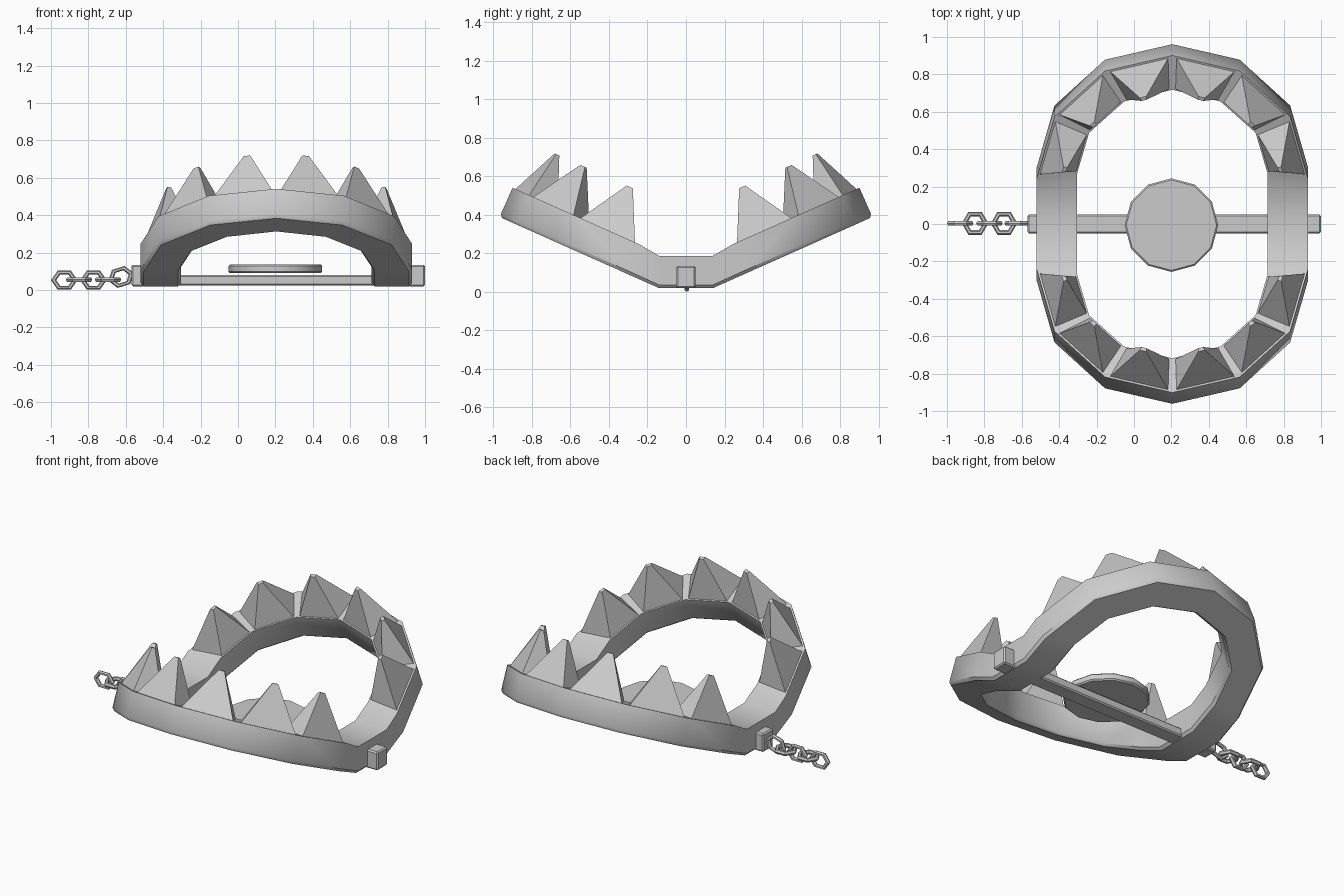
import bpy, bmesh, math
from mathutils import Vector

if "Cube" in bpy.data.objects:
    bpy.data.objects.remove(bpy.data.objects["Cube"])

CX = 0.205  # centre of the jaws and plate


def finish(bm, name, loc=(0, 0, 0), smooth=None, mirror=False):
    bmesh.ops.recalc_face_normals(bm, faces=bm.faces)
    me = bpy.data.meshes.new(name)
    bm.to_mesh(me)
    bm.free()
    ob = bpy.data.objects.new(name, me)
    bpy.context.collection.objects.link(ob)
    ob.location = loc
    if smooth:
        bpy.ops.object.select_all(action='DESELECT')
        ob.select_set(True)
        bpy.context.view_layer.objects.active = ob
        bpy.ops.object.shade_smooth_by_angle(angle=math.radians(smooth))
    if mirror:
        m = ob.modifiers.new("mirror", 'MIRROR')
        m.use_axis = (True, True, False)
        m.merge_threshold = 0.0005
    return ob


def box(name, lo, hi, bevel):
    bm = bmesh.new()
    bmesh.ops.create_cube(bm, size=1)
    lo, hi = Vector(lo), Vector(hi)
    for v in bm.verts:
        v.co = (lo + hi) / 2 + v.co * (hi - lo)
    bmesh.ops.bevel(bm, geom=bm.edges[:], offset=bevel, segments=1, affect='EDGES')
    return finish(bm, name)


# Quarter of the jaw ring: outer and inner bottom points, and the "up" direction
FLAT, TILT = Vector((0, 0, 0.168)), Vector((0, -0.067, 0.152))
stations = [((0.725, 0), (0.51, 0), FLAT),
            ((0.725, 0.14), (0.51, 0.14), FLAT),
            ((0.725, 0.31), (0.51, 0.335), TILT),
            ((0.63, 0.64), (0.445, 0.555), TILT),
            ((0.36, 0.885), (0.258, 0.722), TILT),
            ((0, 0.968), (0, 0.785), TILT)]


def lift(p):
    return Vector((p[0], p[1], 0.02 + 0.446 * max(0, p[1] - 0.14)))


def on_section(st, a, b):
    return lift(st[0]).lerp(lift(st[1]), a) + st[2] * b


# Jaws: box section with chamfered lower corners, swept along the quarter
section = [(0, 0.1), (0, 1), (1, 1), (1, 0.1), (0.93, 0), (0.07, 0)]
bm = bmesh.new()
rings = [[bm.verts.new(on_section(s, a, b)) for a, b in section] for s in stations]
for r, q in zip(rings, rings[1:]):
    for i in range(6):
        j = (i + 1) % 6
        bm.faces.new((r[i], r[j], q[j], q[i]))
finish(bm, "jaws", (CX, 0, 0), 40, True)

# Teeth: blunt pyramids on the three outer segments of each quarter
bm = bmesh.new()
normal = Vector((0, -0.407, 0.914))
for s, t in zip(stations[2:], stations[3:]):
    base = [on_section(s, a, 0.98).lerp(on_section(t, a, 0.98), k)
            for a, k in ((0.05, 0.06), (0.96, 0.06), (0.96, 0.94), (0.05, 0.94))]
    mid = sum(base, Vector()) / 4
    lo = [bm.verts.new(p) for p in base]
    hi = [bm.verts.new(mid + normal * 0.255 + (p - mid) * 0.11) for p in base]
    bm.faces.new(lo)
    bm.faces.new(hi)
    for i in range(4):
        j = (i + 1) % 4
        bm.faces.new((lo[i], lo[j], hi[j], hi[i]))
finish(bm, "teeth", (CX, 0, 0), None, True)

# Base bar with upturned ends
box("base_bar", (-0.57, -0.05, 0.024), (1.0, 0.05, 0.08), 0.008)
box("bar_end_left", (-0.57, -0.05, 0.02), (-0.50, 0.05, 0.135), 0.008)
box("bar_end_right", (0.91, -0.05, 0.02), (1.0, 0.05, 0.135), 0.008)

# Trigger plate: twelve-sided disc
bm = bmesh.new()
bmesh.ops.create_cone(bm, cap_ends=True, segments=12, radius1=0.25, radius2=0.25, depth=0.046)
rims = [e for e in bm.edges if abs(e.verts[0].co.z - e.verts[1].co.z) < 1e-4]
bmesh.ops.bevel(bm, geom=rims, offset=0.008, segments=1, affect='EDGES')
finish(bm, "trigger_plate", (0.2, -0.006, 0.113), 35)

# Chain: six-sided links, alternately upright and flat
links = [(-0.929, 0.053, True, 0), (-0.85, 0.056, False, 0), (-0.773, 0.053, True, 0),
         (-0.695, 0.056, False, 0), (-0.625, 0.07, True, -0.3)]
for n, (x, z, upright, tilt) in enumerate(links):
    bpy.ops.mesh.primitive_torus_add(major_segments=6, minor_segments=6,
                                     major_radius=0.057, minor_radius=0.014)
    ob = bpy.context.object
    ob.name = f"chain_link_{n + 1}"
    ob.location = (x, 0.004, z)
    if upright:
        ob.scale = (1, 0.82, 1)
        ob.rotation_euler = (math.pi / 2, tilt, 0)
